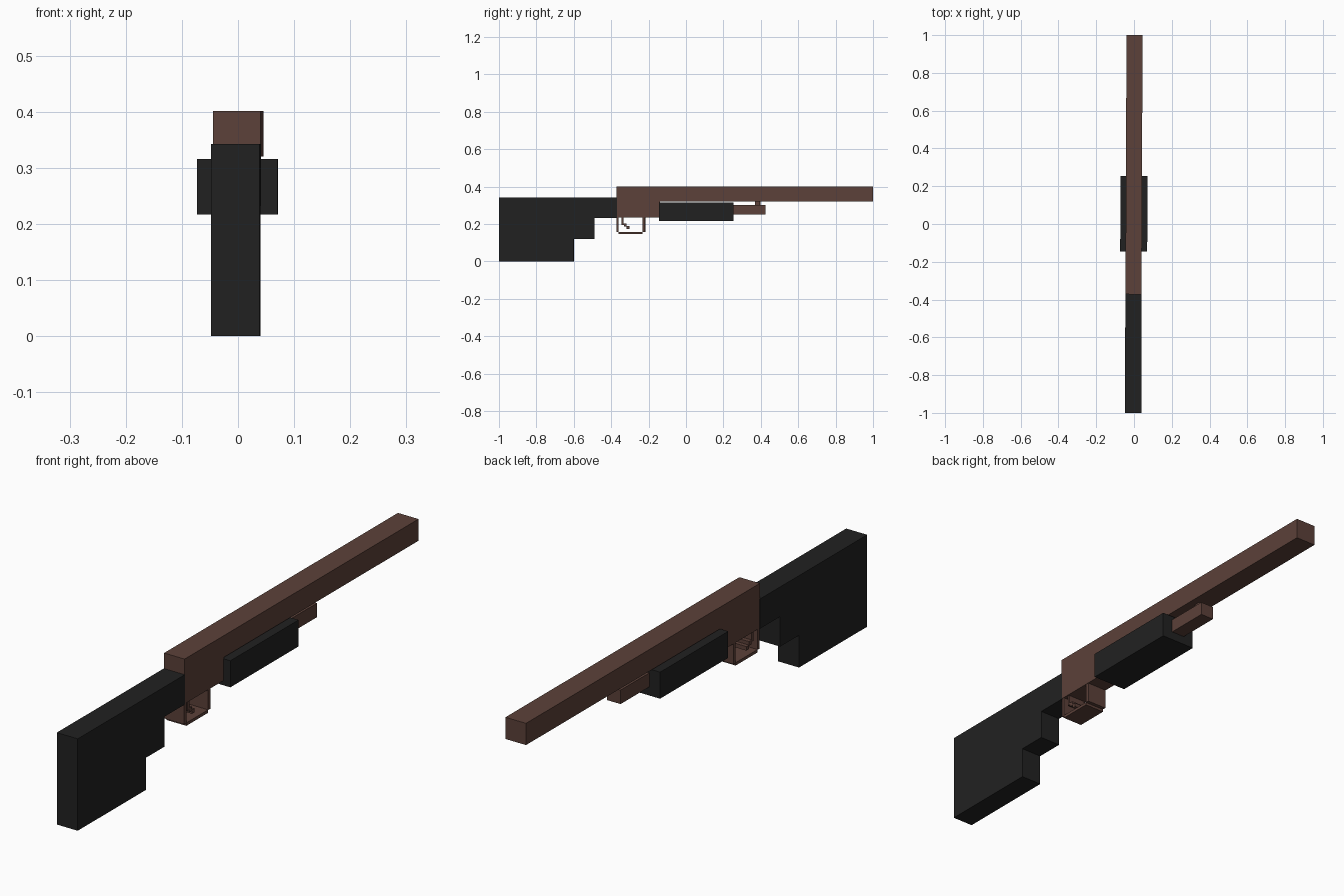
import bpy
import bmesh
from mathutils import Matrix

cube = bpy.data.objects.get("Cube")
if cube:
    bpy.data.objects.remove(cube, do_unlink=True)


def material(name, rgb):
    mat = bpy.data.materials.new(name)
    mat.use_nodes = True
    mat.diffuse_color = (*rgb, 1)
    mat.node_tree.nodes["Principled BSDF"].inputs["Base Color"].default_value = (*rgb, 1)
    return mat


brown = material("dark brown", (0.107, 0.053, 0.041))
black = material("soft black", (0.0155, 0.0155, 0.0155))

# The whole model is turned very slightly about the vertical
YAW = Matrix.Translation((-0.001, 0, 0)) @ Matrix.Rotation(-0.0037, 4, "Z")


def slab(name, profile, half_width, mat):
    """Extrude a side profile of (y, z) points across the width."""
    bm = bmesh.new()
    face = bm.faces.new([bm.verts.new((-half_width, y, z)) for y, z in profile])
    grown = bmesh.ops.extrude_face_region(bm, geom=[face])
    verts = [v for v in grown["geom"] if isinstance(v, bmesh.types.BMVert)]
    bmesh.ops.translate(bm, verts=verts, vec=(2 * half_width, 0, 0))
    bmesh.ops.recalc_face_normals(bm, faces=bm.faces)
    bm.transform(YAW)
    mesh = bpy.data.meshes.new(name)
    bm.to_mesh(mesh)
    bm.free()
    mesh.materials.append(mat)
    obj = bpy.data.objects.new(name, mesh)
    bpy.context.collection.objects.link(obj)
    return obj


def box(name, y0, y1, z0, z1, half_width, mat):
    return slab(name, [(y0, z0), (y1, z0), (y1, z1), (y0, z1)], half_width, mat)


# Stepped stock
slab("stock", [(-1, 0), (-0.6, 0), (-0.6, 0.12), (-0.49, 0.12), (-0.49, 0.232),
               (-0.37, 0.232), (-0.37, 0.343), (-1, 0.343)], 0.0433, black)

# Receiver and barrel in one piece
slab("receiver_and_barrel", [(-0.372, 0.234), (-0.14, 0.234), (-0.14, 0.32),
                             (1, 0.32), (1, 0.401), (-0.372, 0.401)], 0.0425, brown)

# Sliding grip, with the tube and its bracket ahead of it
box("pump_grip", -0.145, 0.255, 0.217, 0.316, 0.0715, black)
box("magazine_tube", 0.24, 0.425, 0.25, 0.302, 0.028, brown)
box("tube_bracket", 0.37, 0.397, 0.3, 0.322, 0.014, brown)

# Trigger guard
box("guard_rear", -0.372, -0.36, 0.157, 0.236, 0.041, brown)
box("guard_front", -0.232, -0.218, 0.157, 0.236, 0.041, brown)
box("guard_bottom", -0.36, -0.232, 0.147, 0.158, 0.041, brown)

# Stepped trigger
slab("trigger", [(-0.345, 0.236), (-0.345, 0.195), (-0.332, 0.195), (-0.332, 0.186),
                 (-0.318, 0.186), (-0.318, 0.174), (-0.303, 0.174), (-0.303, 0.189),
                 (-0.318, 0.189), (-0.318, 0.202), (-0.334, 0.202), (-0.334, 0.236)],
     0.035, brown)
